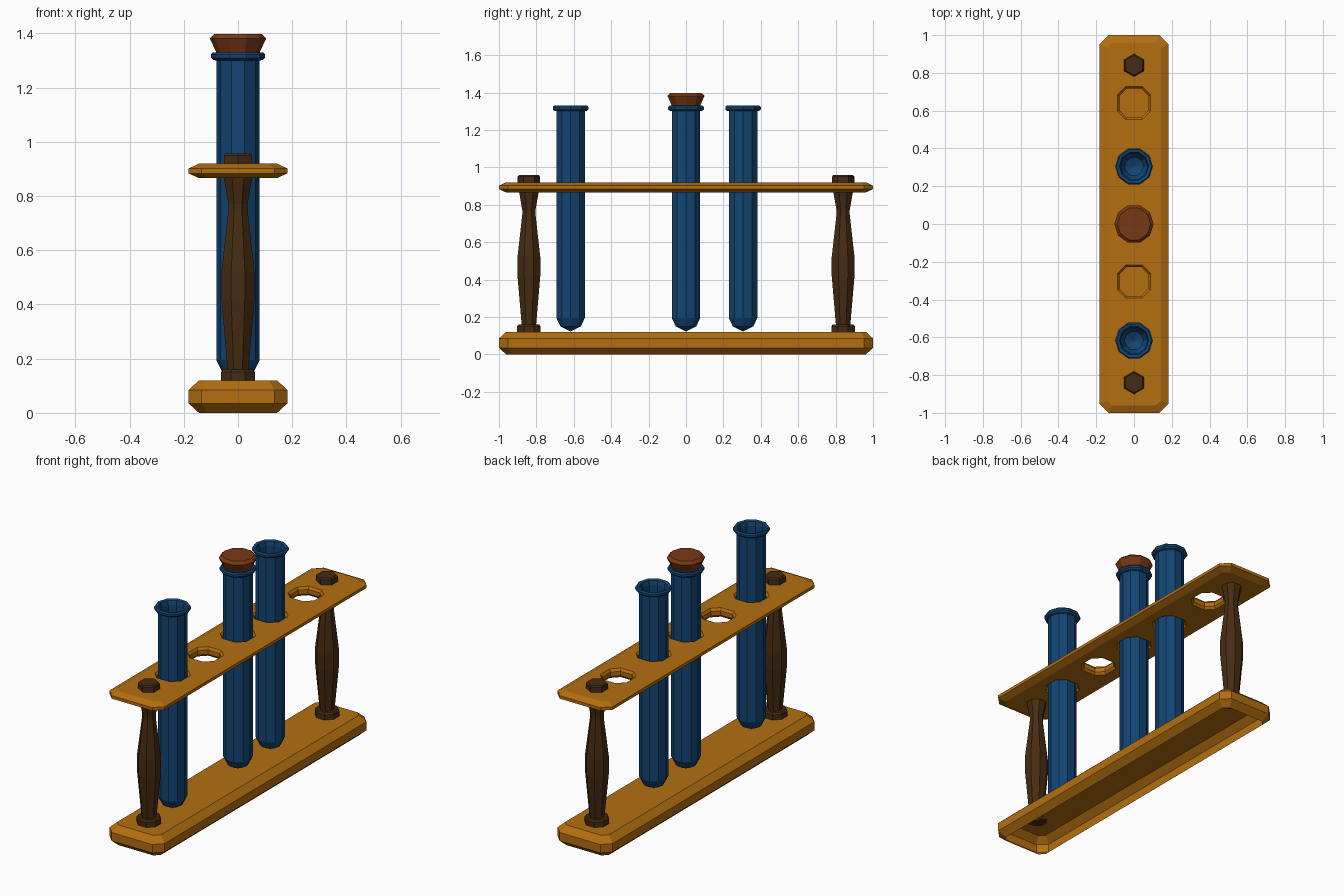
import bpy, bmesh, math

cube = bpy.data.objects.get("Cube")
if cube:
    bpy.data.objects.remove(cube, do_unlink=True)


def material(name, color):
    m = bpy.data.materials.new(name)
    m.use_nodes = True
    m.diffuse_color = (*color, 1)
    bsdf = m.node_tree.nodes["Principled BSDF"]
    bsdf.inputs["Base Color"].default_value = (*color, 1)
    bsdf.inputs["Roughness"].default_value = 0.7
    return m


amber_wood = material("amber wood", (0.45, 0.158, 0.005))
dark_wood = material("dark wood", (0.062, 0.025, 0.006))
blue_glass = material("blue glass", (0.006, 0.06, 0.175))
cork_brown = material("cork brown", (0.19, 0.04, 0.008))


def loft(name, rings, mat, cap_bottom=True, cap_top=True):
    """Skin a stack of rings that all have the same number of points."""
    bm = bmesh.new()
    rows = [[bm.verts.new(p) for p in ring] for ring in rings]
    n = len(rows[0])
    for a, b in zip(rows, rows[1:]):
        for i in range(n):
            j = (i + 1) % n
            bm.faces.new((a[i], a[j], b[j], b[i]))
    if cap_bottom:
        bm.faces.new(rows[0][::-1])
    if cap_top:
        bm.faces.new(rows[-1])
    bmesh.ops.remove_doubles(bm, verts=bm.verts, dist=0.0005)
    mesh = bpy.data.meshes.new(name)
    bm.to_mesh(mesh)
    bm.free()
    obj = bpy.data.objects.new(name, mesh)
    bpy.context.collection.objects.link(obj)
    if mat:
        mesh.materials.append(mat)
    return obj


def slab_ring(hx, hy, cut, z, y=0):
    """Rectangle with cut corners, counter-clockwise."""
    pts = [(hx, -hy + cut), (hx, hy - cut), (hx - cut, hy), (-hx + cut, hy),
           (-hx, hy - cut), (-hx, -hy + cut), (-hx + cut, -hy), (hx - cut, -hy)]
    return [(px, py + y, z) for px, py in pts]


def turned(name, profile, sides, y, mat, phase=0.0, **caps):
    """Lathe a (radius, z) profile around a vertical axis at y."""
    angles = [phase + math.tau * i / sides for i in range(sides)]
    rings = [[(r * math.cos(a), y + r * math.sin(a), z) for a in angles]
             for r, z in profile]
    return loft(name, rings, mat, **caps)


def bevelled_slab(name, bottom, top, bevel, **caps):
    inset = 0.038
    rings = [slab_ring(0.182 - d, 1.0 - d, 0.048 - d * 0.5, z) for d, z in
             ((inset, bottom), (0, bottom + bevel), (0, top - bevel), (inset, top))]
    return loft(name, rings, amber_wood, **caps)


# Base, hollow underneath
bevelled_slab("base", 0, 0.12, 0.035, cap_bottom=False)

# Upper shelf with five bevelled holes
LOW, HIGH = 0.866, 0.92
shelf = bevelled_slab("shelf", LOW, HIGH, 0.018)
for y in (-0.617, -0.305, 0, 0.305, 0.64):
    rings = [slab_ring(h, h, h * 0.5, z, y) for h, z in
             ((0.095, LOW - 0.01), (0.077, LOW + 0.014),
              (0.077, HIGH - 0.014), (0.095, HIGH + 0.01))]
    cutter = loft("hole_cutter", rings, None)
    cutter.hide_render = True
    mod = shelf.modifiers.new("hole", 'BOOLEAN')
    mod.operation = 'DIFFERENCE'
    mod.solver = 'EXACT'
    mod.object = cutter
    bpy.context.view_layer.objects.active = shelf
    bpy.ops.object.modifier_apply(modifier=mod.name)
    bpy.data.objects.remove(cutter, do_unlink=True)

# Turned posts with feet and pegs through the shelf
for side, y in (("front", -0.84), ("back", 0.84)):
    flat = math.pi / 8
    turned(side + "_post_foot", [(0.068, 0.12), (0.068, 0.15), (0.06, 0.16)],
           8, y, dark_wood, flat)
    turned(side + "_post",
           [(0.042, 0.16), (0.066, 0.42), (0.066, 0.52), (0.038, 0.75),
            (0.038, 0.77), (0.058, 0.875)], 8, y, dark_wood, flat)
    turned(side + "_post_peg", [(0.06, 0.90), (0.06, 0.95), (0.053, 0.958)],
           6, y, dark_wood, math.pi / 2)

# Test tubes: outer wall, lip, then inner wall
tube_profile = [(0, 0.122), (0.058, 0.15), (0.08, 0.195), (0.08, 1.3),
                (0.093, 1.303), (0.1, 1.31), (0.1, 1.322), (0.093, 1.33),
                (0.078, 1.326), (0.072, 1.30), (0.072, 0.2), (0.05, 0.16), (0, 0.14)]
for place, y in (("front", -0.617), ("middle", 0), ("back", 0.305)):
    turned(place + "_tube", tube_profile, 10, y, blue_glass,
           cap_bottom=False, cap_top=False)

# Stopper in the middle tube
turned("stopper", [(0.07, 1.29), (0.08, 1.33), (0.104, 1.382), (0.088, 1.398)],
       10, 0, cork_brown)
